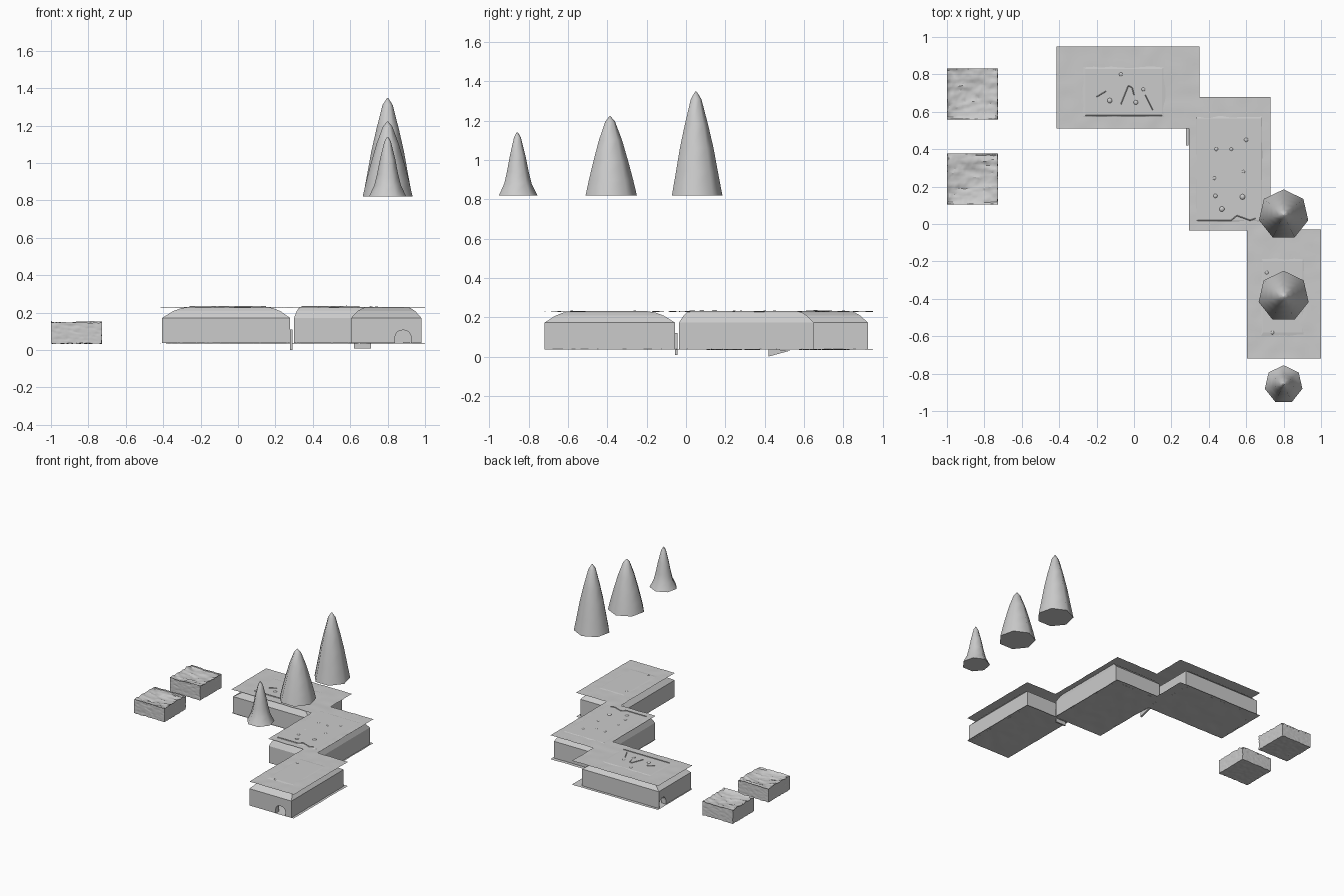
import bpy, bmesh, math, random
from mathutils import Vector, noise

if "Cube" in bpy.data.objects:
    bpy.data.objects.remove(bpy.data.objects["Cube"])

random.seed(4)

def finish(name, bm, smooth=None):
    bmesh.ops.remove_doubles(bm, verts=bm.verts, dist=1e-5)
    me = bpy.data.meshes.new(name)
    bm.to_mesh(me)
    bm.free()
    ob = bpy.data.objects.new(name, me)
    bpy.context.collection.objects.link(ob)
    if smooth:
        bpy.ops.object.select_all(action='DESELECT')
        ob.select_set(True)
        bpy.context.view_layer.objects.active = ob
        bpy.ops.object.shade_smooth_by_angle(angle=math.radians(smooth))
    return ob

def box(bm, x0, x1, y0, y1, z0, z1):
    geo = bmesh.ops.create_cube(bm, size=1)
    for v in geo['verts']:
        v.co = Vector(((x0 + x1) / 2 + v.co.x * (x1 - x0),
                       (y0 + y1) / 2 + v.co.y * (y1 - y0),
                       (z0 + z1) / 2 + v.co.z * (z1 - z0)))

# Floor and ceiling: stepped, slightly bumpy sheets over three rooms
PLAN = [(-.415, .35, .51, .95), (.295, .73, -.035, .68), (.605, 1.0, -.72, -.03)]

def steps(values, step=.025):
    values, out = sorted(set(values)), []
    for a, b in zip(values, values[1:]):
        n = max(1, round((b - a) / step))
        out += [a + (b - a) * i / n for i in range(n)]
    return out + [values[-1]]

def sheet(name, z, flip):
    bm = bmesh.new()
    xs = steps([r[k] for r in PLAN for k in (0, 1)])
    ys = steps([r[k] for r in PLAN for k in (2, 3)])
    def point(x, y):
        return x, y, z + .003 * noise.noise(Vector((x * 14, y * 14, z * 9)))
    for x0, x1 in zip(xs, xs[1:]):
        for y0, y1 in zip(ys, ys[1:]):
            cx, cy = (x0 + x1) / 2, (y0 + y1) / 2
            if any(r[0] < cx < r[1] and r[2] < cy < r[3] for r in PLAN):
                q = [(x0, y0), (x1, y0), (x1, y1), (x0, y1)]
                bm.faces.new([bm.verts.new(point(*p)) for p in (q[::-1] if flip else q)])
    finish(name, bm, 40)

sheet("cave_floor", .037, False)
sheet("cave_ceiling", .229, False)

# Room walls: upright sides curving in to a flat crown, with an optional arched doorway
def room(name, outer, inner, door=None):
    bm = bmesh.new()
    def ring(t, z):
        x0, x1, y0, y1 = [a + (b - a) * t for a, b in zip(outer, inner)]
        return [Vector(p + (z,)) for p in ((x0, y0), (x1, y0), (x1, y1), (x0, y1))]
    rings = [ring(0, .037), ring(0, .172), ring(.4, .208), ring(.7, .224), ring(1, .231)]
    def face(pts):
        bm.faces.new([bm.verts.new(p) for p in pts])
    for k, (lo, hi) in enumerate(zip(rings, rings[1:])):
        for i in range(4):
            j = (i + 1) % 4
            if k == 0 and door and door[0] == i:
                run = (lo[j] - lo[i]).normalized()
                inward = Vector((-run.y, run.x, 0)) * .04
                mid, half, high = (door[1] + door[2]) / 2, (door[2] - door[1]) / 2, door[3]
                arch = [lo[i] + run * (mid - half)]
                for s in range(9):
                    a = math.pi * (1 - s / 8)
                    arch.append(lo[i] + run * (mid + half * math.cos(a))
                                + Vector((0, 0, high * (.5 + .5 * math.sin(a)))))
                arch.append(lo[i] + run * (mid + half))
                face([lo[i]] + arch + [lo[j], hi[j], hi[i]])
                for p, q in zip(arch, arch[1:]):
                    face([p, p + inward, q + inward, q])
            else:
                face([lo[i], lo[j], hi[j], hi[i]])
    face(rings[-1])
    finish(name, bm)

room("back_room", (-.405, .278, .515, .925), (-.26, .15, .58, .83), (3, .01, .09, .07))
room("middle_room", (.30, .72, -.035, .65), (.335, .68, .02, .565))
room("front_room", (.605, .98, -.72, -.055), (.69, .9, -.58, -.2), (0, .235, .32, .07))

# Thin door slabs hanging between rooms, dropping below the floor
bm = bmesh.new()
box(bm, .62, .71, -.056, -.044, .008, .12)
finish("front_door_slab", bm)
bm = bmesh.new()
box(bm, .278, .292, .42, .53, .037, .11)
side = [bm.verts.new((x, y, z)) for x in (.278, .292) for y, z in ((.42, 0), (.53, .03), (.42, .04))]
a, b = side[:3], side[3:]
bm.faces.new(a)
bm.faces.new(b[::-1])
for i in range(3):
    bm.faces.new([a[i], b[i], b[(i + 1) % 3], a[(i + 1) % 3]])
bmesh.ops.recalc_face_normals(bm, faces=bm.faces)
finish("back_door_slab", bm)

# Rounded rock knobs pushing through the ceiling
KNOBS = [(.44, .40), (.52, .40), (.60, .45), (.43, .245), (.585, .28), (.435, .15),
         (.58, .145), (.47, .08), (-.13, .66), (.05, .72), (.01, .65), (-.07, .80),
         (.71, -.26), (.74, -.58)]
bm = bmesh.new()
for x, y in KNOBS:
    g = bmesh.ops.create_uvsphere(bm, u_segments=10, v_segments=6, radius=random.uniform(.011, .017))
    for v in g['verts']:
        v.co = Vector((x + v.co.x, y + v.co.y, .226 + v.co.z * .7))
finish("ceiling_knobs", bm, 60)

# Low ridges on the ceiling
def ridge(bm, pts):
    for (x0, y0), (x1, y1) in zip(pts, pts[1:]):
        d = Vector((x1 - x0, y1 - y0, 0))
        n = Vector((-d.y, d.x, 0)).normalized() * .005
        p, q, up = Vector((x0, y0, .227)), Vector((x1, y1, .227)), Vector((0, 0, .008))
        for s in (n, -n):
            bm.faces.new([bm.verts.new(c) for c in (p + s, q + s, q + up, p + up)])

bm = bmesh.new()
ridge(bm, [(-.07, .64), (-.03, .74), (-.01, .73), (0, .69)])
ridge(bm, [(-.20, .68), (-.15, .71)])
ridge(bm, [(.06, .69), (.10, .61)])
ridge(bm, [(-.26, .58), (.15, .58)])
ridge(bm, [(.34, .02), (.52, .02), (.55, .045), (.62, .02), (.65, .03)])
bmesh.ops.recalc_face_normals(bm, faces=bm.faces)
finish("ceiling_ridges", bm)

# Two rough earth blocks with sunken, furrowed tops
def earth_block(name, x0, y0, size=.272, n=26):
    bm = bmesh.new()
    bmesh.ops.create_cube(bm, size=1)
    bmesh.ops.subdivide_edges(bm, edges=bm.edges[:], cuts=n - 1, use_grid_fill=True)
    for v in bm.verts:
        u, w, h = v.co + Vector((.5, .5, .5))
        p = Vector((x0 + u * size, y0 + w * size, .036 + h * .112))
        rough = noise.noise_vector(p * 60) * .004
        rim = 1 - max(abs(u - .5), abs(w - .5)) * 2
        furrow = noise.noise(Vector((p.x * 12, p.y * 40, y0)))
        p.z += h * (-.028 * math.sqrt(max(rim, 0)) + .008 * furrow)
        if h > .99 and w > .88:
            p.z -= (w - .88) * .12
        p += rough
        p.x = min(max(p.x, x0), x0 + size)
        p.y = min(max(p.y, y0), y0 + size)
        v.co = p
    finish(name, bm, 30)

earth_block("earth_block_back", -1.0, .56)
earth_block("earth_block_front", -1.0, .105)

# Three seven-sided cone trees
def cone_tree(name, y, profile):
    bm = bmesh.new()
    rings = []
    for r, z in profile:
        angles = [math.pi / 2 + math.tau * i / 7 for i in range(7)]
        rings.append([bm.verts.new((.8 + r * math.cos(a), y + r * math.sin(a), z)) for a in angles])
    for lo, hi in zip(rings, rings[1:]):
        for i in range(7):
            j = (i + 1) % 7
            bm.faces.new([lo[i], lo[j], hi[j], hi[i]])
    bm.faces.new(rings[0][::-1])
    bm.faces.new(rings[-1])
    finish(name, bm, 60)

cone_tree("tall_tree", .05, [(.135, .82), (.112, .94), (.09, 1.06), (.062, 1.18), (.028, 1.31), (.003, 1.348)])
cone_tree("medium_tree", -.387, [(.137, .82), (.118, .9), (.094, .99), (.062, 1.1), (.026, 1.195), (.003, 1.222)])
cone_tree("small_tree", -.858, [(.103, .82), (.073, .88), (.058, .94), (.042, 1.02), (.018, 1.115), (.003, 1.14)])
